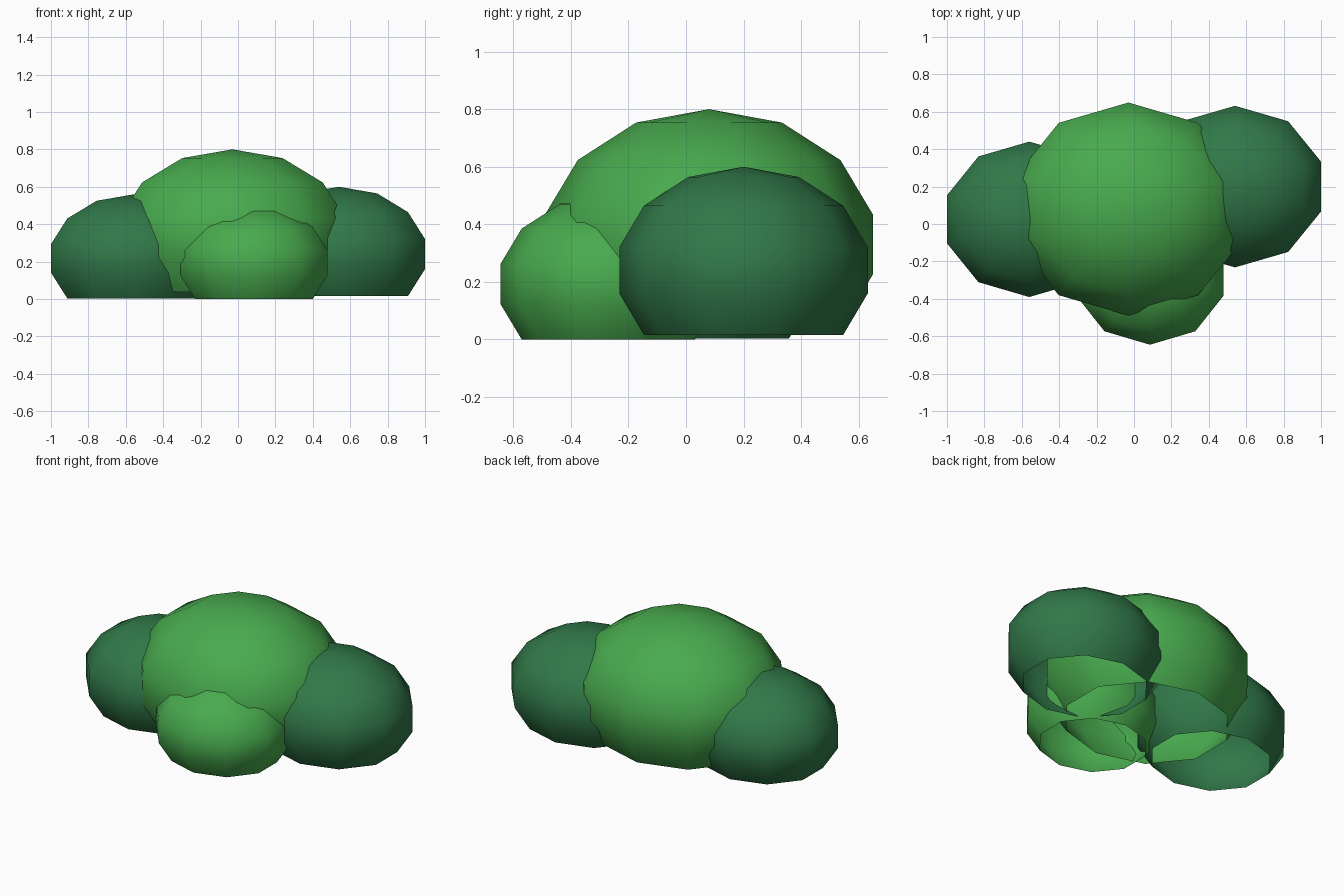
import bpy, bmesh, math

if "Cube" in bpy.data.objects:
    bpy.data.objects.remove(bpy.data.objects["Cube"])

def material(name, rgb):
    m = bpy.data.materials.new(name)
    m.diffuse_color = (*rgb, 1)
    m.use_nodes = True
    m.node_tree.nodes["Principled BSDF"].inputs["Base Color"].default_value = m.diffuse_color
    return m

light = material("light leaf green", (0.065, 0.402, 0.076))
dark = material("dark leaf green", (0.030, 0.188, 0.065))

SIDES, STACKS, KEPT = 10, 7, 5   # the lowest two stacks are left off, open below

def leaf_clump(name, centre, radii, mat):
    """Low-poly ellipsoid dome with an open bottom."""
    bm = bmesh.new()
    rings = []
    for i in range(1, KEPT + 1):
        p = math.pi * i / STACKS
        rings.append([bm.verts.new((radii[0] * math.sin(p) * math.cos(a),
                                    radii[1] * math.sin(p) * math.sin(a),
                                    radii[2] * math.cos(p)))
                      for a in (math.pi / 2 + math.tau * k / SIDES for k in range(SIDES))])
    top = bm.verts.new((0, 0, radii[2]))
    for k in range(SIDES):
        n = (k + 1) % SIDES
        bm.faces.new((top, rings[0][k], rings[0][n]))
        for a, b in zip(rings, rings[1:]):
            bm.faces.new((a[k], b[k], b[n], a[n]))
    for f in bm.faces:
        f.smooth = True
    me = bpy.data.meshes.new(name)
    bm.to_mesh(me)
    bm.free()
    me.materials.append(mat)
    ob = bpy.data.objects.new(name, me)
    ob.location = centre
    bpy.context.collection.objects.link(ob)

# Bush made of four overlapping clumps
leaf_clump("main_clump", (-0.03, 0.08, 0.33), (0.65, 0.584, 0.47), light)
leaf_clump("front_clump", (0.085, -0.27, 0.1925), (0.423, 0.385, 0.309), light)
leaf_clump("left_clump", (-0.56, 0.025, 0.217), (0.4745, 0.426, 0.342), dark)
leaf_clump("right_clump", (0.54, 0.20, 0.24), (0.496, 0.443, 0.36), dark)
